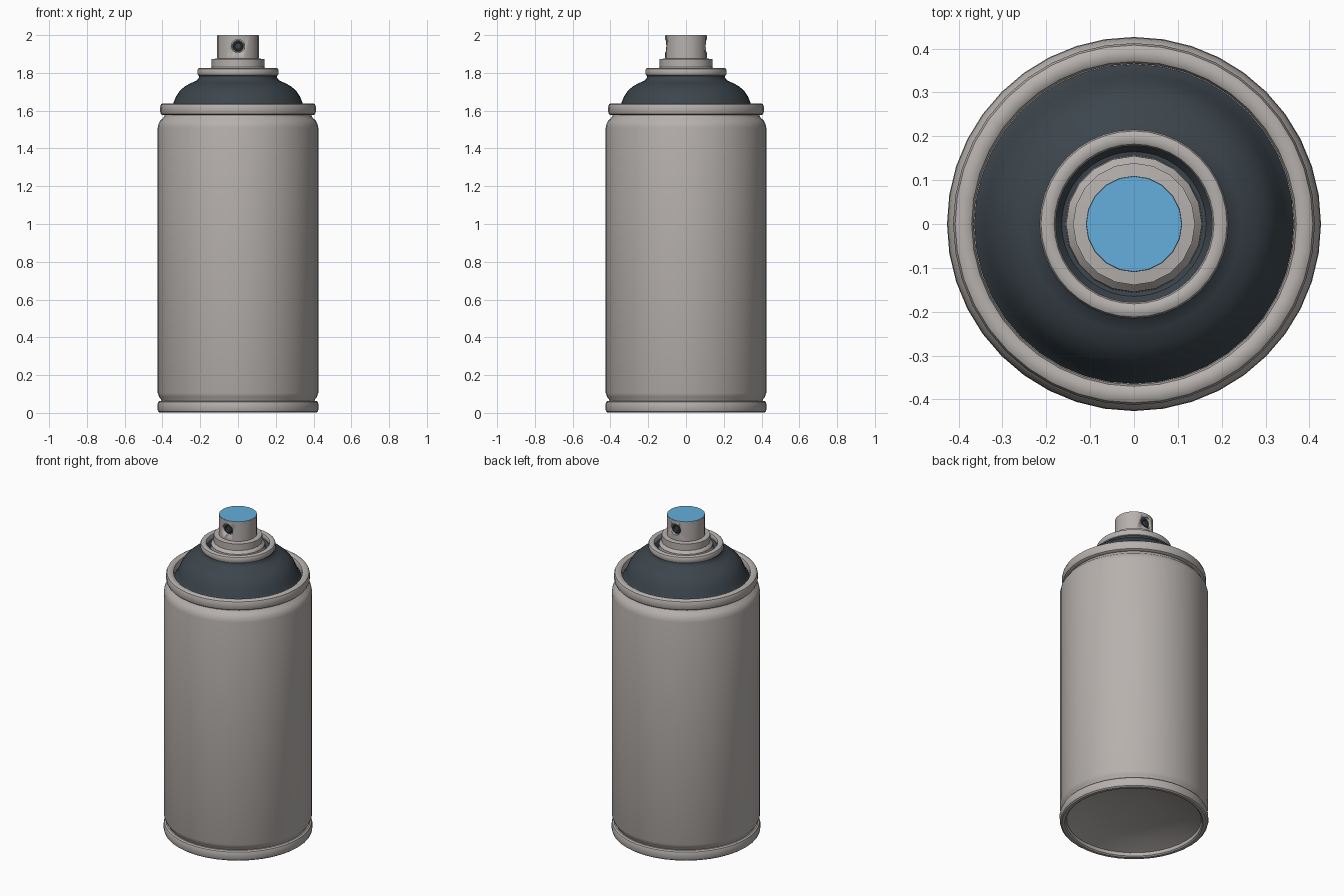
import bpy, bmesh, math
from mathutils import Matrix

if "Cube" in bpy.data.objects:
    bpy.data.objects.remove(bpy.data.objects["Cube"])


def material(name, rgb):
    m = bpy.data.materials.new(name)
    m.diffuse_color = (*rgb, 1)
    m.use_nodes = True
    m.node_tree.nodes["Principled BSDF"].inputs["Base Color"].default_value = m.diffuse_color
    return m


grey = material("warm grey metal", (0.47, 0.44, 0.42))
dark = material("dark slate", (0.045, 0.06, 0.073))
blue = material("blue", (0.13, 0.42, 0.72))


def smooth(ob, angle=35):
    bpy.ops.object.select_all(action='DESELECT')
    ob.select_set(True)
    bpy.context.view_layer.objects.active = ob
    bpy.ops.object.shade_smooth_by_angle(angle=math.radians(angle))


def lathe(name, profile, mat, segs=40, closed=False):
    """Revolve (radius, z) points about z; radius 0 makes a pole."""
    bm = bmesh.new()
    rings = []
    for r, z in profile:
        if r == 0:
            rings.append([bm.verts.new((0, 0, z))] * segs)
        else:
            rings.append([bm.verts.new((r * math.cos(2 * math.pi * i / segs),
                                        r * math.sin(2 * math.pi * i / segs), z))
                          for i in range(segs)])
    pairs = list(zip(rings, rings[1:]))
    if closed:
        pairs.append((rings[-1], rings[0]))
    for a, b in pairs:
        for i in range(segs):
            j = (i + 1) % segs
            bm.faces.new(list(dict.fromkeys((a[i], a[j], b[j], b[i]))))
    bmesh.ops.recalc_face_normals(bm, faces=bm.faces)
    me = bpy.data.meshes.new(name)
    bm.to_mesh(me)
    bm.free()
    me.materials.append(mat)
    ob = bpy.data.objects.new(name, me)
    bpy.context.collection.objects.link(ob)
    smooth(ob)
    return ob


def rounded_ring(name, r0, r1, z0, z1, mat, n=12):
    """Ring with an oval, slightly squared cross-section."""
    pts = []
    for i in range(n):
        a = 2 * math.pi * (i + 0.5) / n
        c, s = math.cos(a), math.sin(a)
        pts.append(((r0 + r1) / 2 + (r1 - r0) / 2 * math.copysign(abs(c) ** 0.7, c),
                    (z0 + z1) / 2 + (z1 - z0) / 2 * math.copysign(abs(s) ** 0.7, s)))
    return lathe(name, pts, mat, closed=True)


# Can body with concave base and rolled shoulder
lathe("can_body", [(0, 0.085), (0.15, 0.078), (0.28, 0.06), (0.39, 0.025),
                   (0.405, 0.06), (0.407, 0.07), (0.418, 0.085), (0.425, 0.105),
                   (0.425, 1.51), (0.421, 1.53), (0.41, 1.55), (0.395, 1.562),
                   (0.388, 1.575), (0.388, 1.60), (0.36, 1.60)], grey)
rounded_ring("bottom_rim", 0.385, 0.427, 0.0, 0.065, grey)
rounded_ring("top_rim", 0.365, 0.413, 1.575, 1.64, grey)

# Dark domed top
lathe("dome", [(0.372, 1.59), (0.36, 1.605), (0.342, 1.64), (0.328, 1.675), (0.308, 1.705),
               (0.28, 1.73), (0.245, 1.748), (0.218, 1.76), (0.207, 1.775),
               (0.205, 1.795), (0.18, 1.795), (0.165, 1.775), (0.13, 1.77)], dark)
rounded_ring("collar_ring", 0.178, 0.216, 1.783, 1.826, grey)

# Spray nozzle with a stepped base
nozzle = lathe("nozzle", [(0, 1.765), (0.157, 1.765), (0.155, 1.815), (0.139, 1.832),
                          (0.139, 1.873), (0.11, 1.876), (0.11, 1.998), (0, 1.998)],
               grey, segs=20)

# Blue finger pad
lathe("finger_pad", [(0.1095, 1.997), (0.1085, 2.0), (0, 2.0)], blue, segs=20)


def turned_to_front(ob, side, y, z):
    """Point the lathe axis along side * y."""
    ob.matrix_world = Matrix.Translation((0, side * y, z)) @ \
        Matrix.Rotation(-side * math.pi / 2, 4, 'X')


# Round recess and spray orifice, front and back
for side, label in ((-1, "front"), (1, "back")):
    cutter = lathe(label + "_cutter", [(0, 0), (0.035, 0), (0.035, 0.05), (0, 0.05)],
                   grey, segs=16)
    turned_to_front(cutter, side, 0.09, 1.942)
    cutter.hide_render = True
    cutter.hide_set(True)
    mod = nozzle.modifiers.new("recess", 'BOOLEAN')
    mod.object = cutter
    mod.solver = 'EXACT'
    orifice = lathe(label + "_orifice", [(0.030, 0), (0.030, 0.006), (0.025, 0.010),
                                         (0.019, 0.010), (0.016, 0.001), (0, 0.001)],
                    dark, segs=16)
    turned_to_front(orifice, side, 0.0895, 1.942)
